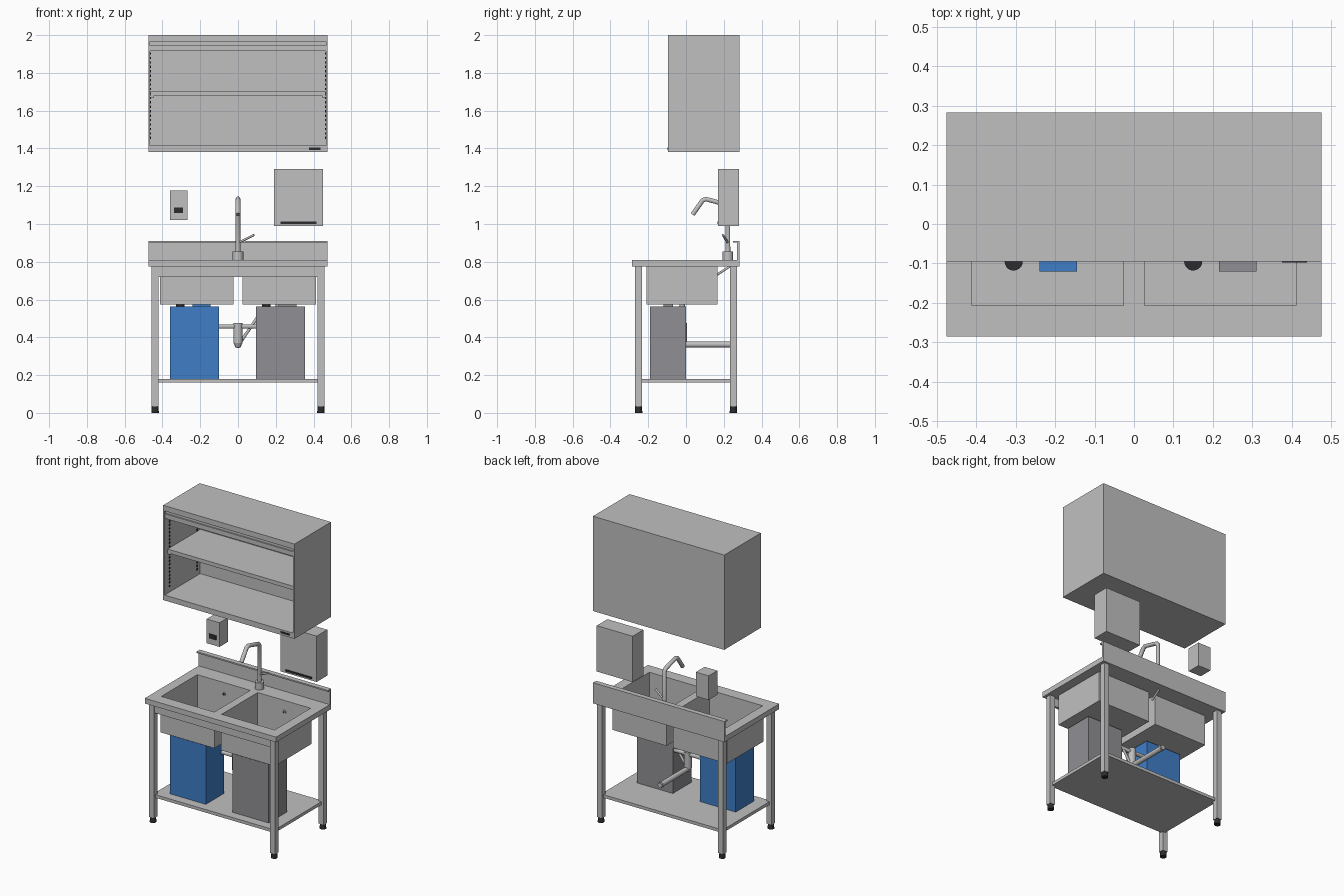
import bpy, bmesh
from mathutils import Vector

if "Cube" in bpy.data.objects:
    bpy.data.objects.remove(bpy.data.objects["Cube"])


def material(name, r, g, b):
    m = bpy.data.materials.new(name)
    m.use_nodes = True
    m.diffuse_color = (r, g, b, 1)
    bsdf = next(n for n in m.node_tree.nodes if n.type == 'BSDF_PRINCIPLED')
    bsdf.inputs["Base Color"].default_value = (r, g, b, 1)
    return m


STEEL = material("steel", .52, .53, .52)
GREY = material("bin_grey", .28, .28, .30)
BLUE = material("bin_blue", .05, .21, .57)
BLACK = material("black_rubber", .025, .025, .03)


def finish(name, bm, mat, smooth=False):
    bmesh.ops.recalc_face_normals(bm, faces=bm.faces)
    me = bpy.data.meshes.new(name)
    bm.to_mesh(me)
    bm.free()
    me.materials.append(mat)
    ob = bpy.data.objects.new(name, me)
    bpy.context.collection.objects.link(ob)
    if smooth:
        bpy.ops.object.select_all(action='DESELECT')
        ob.select_set(True)
        bpy.context.view_layer.objects.active = ob
        bpy.ops.object.shade_smooth_by_angle()
    return ob


def add_box(bm, x, y, z):
    vs = bmesh.ops.create_cube(bm, size=1)["verts"]
    for v in vs:
        v.co = Vector([a + (b - a) * (c + .5) for (a, b), c in zip((x, y, z), v.co)])
    return vs


def box(name, x, y, z, mat=STEEL):
    bm = bmesh.new()
    add_box(bm, x, y, z)
    return finish(name, bm, mat)


def rod(name, a, b, r, mat=STEEL, r2=None):
    a, b = Vector(a), Vector(b)
    bm = bmesh.new()
    bmesh.ops.create_cone(bm, cap_ends=True, segments=20, radius1=r,
                          radius2=r if r2 is None else r2, depth=(b - a).length)
    turn = (b - a).to_track_quat('Z', 'Y').to_matrix()
    for v in bm.verts:
        v.co = turn @ v.co + (a + b) / 2
    return finish(name, bm, mat, True)


def tube(name, points, r, mat=STEEL):
    cu = bpy.data.curves.new(name, 'CURVE')
    cu.dimensions = '3D'
    cu.bevel_depth = r
    cu.bevel_resolution = 3
    cu.use_fill_caps = True
    sp = cu.splines.new('POLY')
    sp.points.add(len(points) - 1)
    for p, co in zip(sp.points, points):
        p.co = (*co, 1)
    cu.materials.append(mat)
    ob = bpy.data.objects.new(name, cu)
    bpy.context.collection.objects.link(ob)


# Worktop slab with two basin openings
xs = [-.475, -.41, -.027, .027, .41, .475]
ys = [-.285, -.207, .165, .283]
bm = bmesh.new()
grid = [[bm.verts.new((x, y, .81)) for y in ys] for x in xs]
for i in range(5):
    for j in range(3):
        if not (j == 1 and i in (1, 3)):
            bm.faces.new((grid[i][j], grid[i + 1][j], grid[i + 1][j + 1], grid[i][j + 1]))
ext = bmesh.ops.extrude_face_region(bm, geom=bm.faces[:])
for v in ext["geom"]:
    if isinstance(v, bmesh.types.BMVert):
        v.co.z = .776
bmesh.ops.dissolve_limit(bm, angle_limit=.01, verts=bm.verts[:], edges=bm.edges[:])
finish("worktop", bm, STEEL)

# Backsplash with folded top lip, and front apron
box("backsplash", (-.475, .475), (.271, .283), (.776, .91))
box("backsplash_lip", (-.475, .475), (.25, .283), (.902, .911))
box("front_apron", (-.42, .42), (-.262, -.245), (.72, .777))

# Basins, open at the top
for side, x0, x1 in (("right", xs[1], xs[2]), ("left", xs[3], xs[4])):
    bm = bmesh.new()
    add_box(bm, (x0 - .003, x1 + .003), (ys[1] - .003, ys[2] + .003), (.575, .777))
    bmesh.ops.delete(bm, geom=[f for f in bm.faces if f.calc_center_median().z > .77],
                     context='FACES')
    basin = finish(side + "_basin", bm, STEEL)
    sol = basin.modifiers.new("walls", 'SOLIDIFY')
    sol.thickness = .003
    xc = (x0 + x1) / 2
    rod(side + "_overflow_ring", (xc, .161, .735), (xc, .166, .735), .013)
    rod(side + "_overflow_hole", (xc, .159, .735), (xc, .162, .735), .007, BLACK)
    rod(side + "_drain_ring", (xc, -.02, .577), (xc, -.02, .581), .035)

# Square legs with round feet, bottom shelf
for sx, lr in ((-1, "right"), (1, "left")):
    for sy, fb in ((-1, "front"), (1, "back")):
        x, y = sx * .439, sy * .251
        box(f"{fb}_{lr}_leg", (x - .018, x + .018), (y - .018, y + .018), (.033, .777))
        rod(f"{fb}_{lr}_foot", (x, y, 0), (x, y, .034), .02, BLACK, .018)
box("bottom_shelf", (-.44, .44), (-.25, .25), (.16, .18))

# Bins with cap and handle
for name, x, mat in (("blue_bin", -.23, BLUE), ("grey_bin", .225, GREY)):
    box(name, (x - .13, x + .13), (-.19, 0), (.18, .563), mat)
    rod(name + "_cap", (x - .075, -.095, .56), (x - .075, -.095, .583), .023, BLACK)
    box(name + "_handle", (x - .01, x + .085), (-.12, -.07), (.56, .582), mat)

# Drain pipes and trap
yd = -.02
tube("drain_crosspipe", [(-.215, yd, .575), (-.215, yd, .457),
                         (.215, yd, .457), (.215, yd, .575)], .016)
rod("trap_body", (0, yd, .37), (0, yd, .475), .024)
rod("trap_cup", (0, yd, .345), (0, yd, .37), .012, STEEL, .024)
rod("outlet_pipe", (0, yd, .362), (0, .27, .362), .016)
rod("outlet_collar", (0, .25, .362), (0, .262, .362), .019)
rod("overflow_hose", (.01, yd, .37), (.13, yd, .545), .008)

# Mixer tap
yt = .222
rod("tap_base", (0, yt, .808), (0, yt, .855), .028)
tube("tap_spout", [(0, yt, .85), (0, yt, 1.09), (0, yt - .012, 1.104),
                   (0, .105, 1.132), (0, .088, 1.125), (0, .035, 1.05)], .013)
rod("tap_lever", (0, yt, .90), (.085, .195, .942), .006)
rod("tap_supply_hose", (0, .235, .778), (0, .165, .732), .006)

# Soap dispenser and water heater
box("dispenser", (-.36, -.267), (.19, .28), (1.02, 1.178))
box("dispenser_window", (-.34, -.29), (.186, .191), (1.058, 1.088), BLACK)
box("heater", (.19, .45), (.17, .28), (.99, 1.29))
box("heater_vent", (.225, .415), (.166, .171), (1.0, 1.013), BLACK)

# Wall cabinet shell, open at the front
y0, y1 = -.095, .283
box("cabinet_top", (-.475, .475), (y0, y1), (1.965, 2))
box("cabinet_floor", (-.475, .475), (y0, y1), (1.38, 1.415))
box("cabinet_back", (-.465, .465), (y1 - .01, y1), (1.415, 1.965))
box("cabinet_rail", (-.465, .465), (y0 + .012, y0 + .022), (1.915, 1.965))
box("cabinet_rail_lip", (-.465, .465), (y0 + .004, y0 + .012), (1.915, 1.945))
box("cabinet_plate", (.375, .438), (y0 - .003, y0 + .001), (1.392, 1.404), BLACK)
box("cabinet_shelf", (-.463, .463), (y0 + .03, y1 - .01), (1.68, 1.705))

# Cabinet sides with shelf slots and brackets
for s, lr in ((-1, "right"), (1, "left")):
    box(f"cabinet_{lr}_side", sorted((s * .475, s * .465)), (y0, y1), (1.415, 1.965))
    box(f"{lr}_shelf_bracket", sorted((s * .465, s * .445)), (y0 + .035, y1 - .03), (1.67, 1.681))
    bm = bmesh.new()
    for y in (-.05, .235):
        for i in range(20):
            z = 1.45 + i * .0235
            add_box(bm, sorted((s * .4655, s * .4615)), (y, y + .01), (z, z + .012))
    finish(f"cabinet_{lr}_slots", bm, BLACK)
